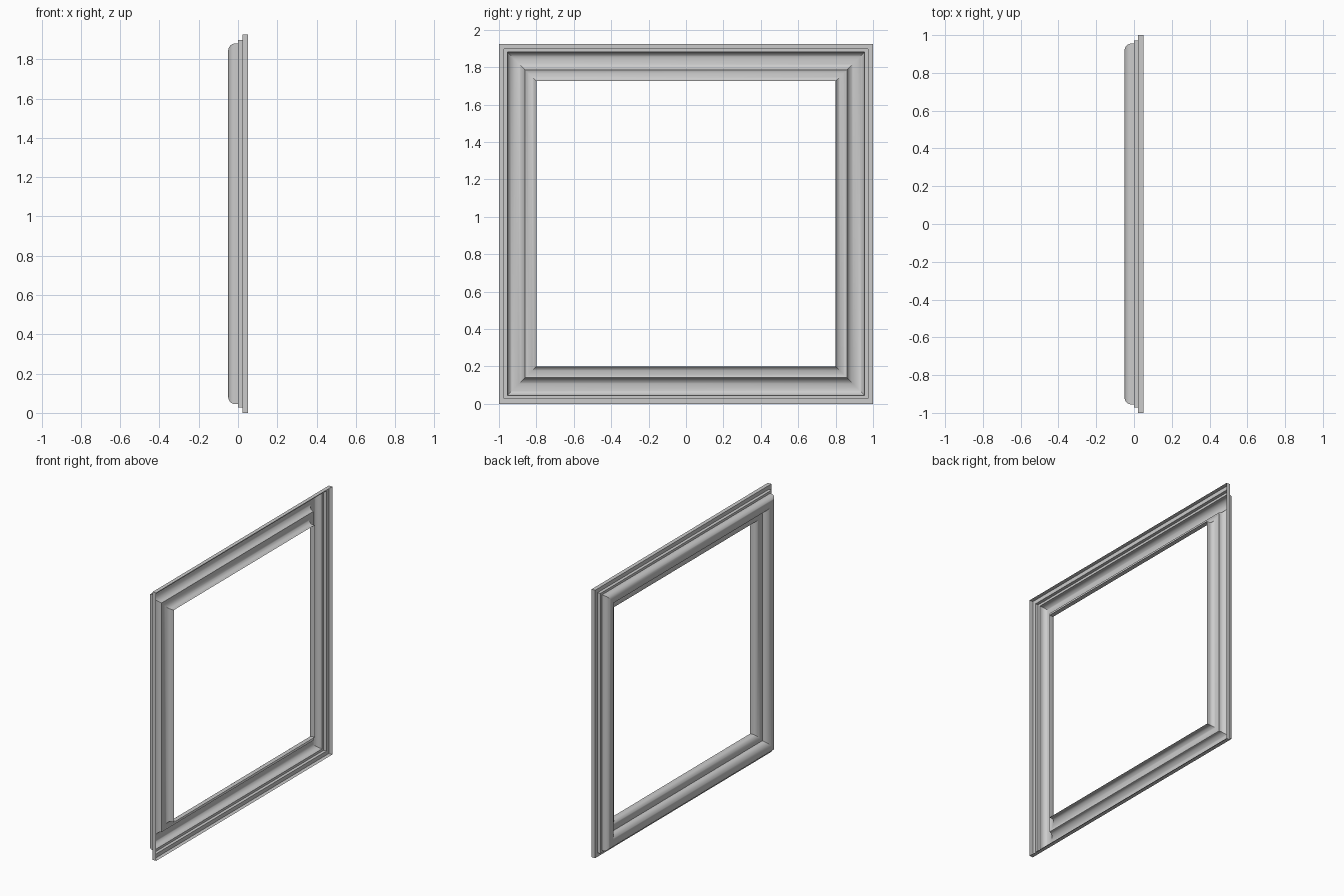
import bpy, bmesh, math

if "Cube" in bpy.data.objects:
    bpy.data.objects.remove(bpy.data.objects["Cube"])

HALF_W, HEIGHT = 1.0, 1.925


def arc(cx, ci, rx, ri, a0, a1, n):
    """Elliptical arc in (x, inset) space."""
    pts = []
    for k in range(n + 1):
        a = math.radians(a0 + (a1 - a0) * k / n)
        pts.append((cx + rx * math.sin(a), ci + ri * math.cos(a)))
    return pts


# moulding profile: (x, inset from the outer edge)
profile = [(0.05, 0.0), (0.022, 0.0), (0.022, 0.028), (0.0, 0.028), (0.0, 0.045)]
profile += arc(-0.015, 0.083, 0.035, 0.038, 180, 270, 8)      # outer rounded shoulder
profile += arc(-0.008, 0.083, 0.042, 0.055, -90, 0, 10)[1:]   # main rounded crest
profile += [(-0.004, 0.140)]                                  # groove
profile += arc(0.026, 0.150, 0.034, 0.050, -90, 0, 8)         # inner bead
profile += [(0.05, 0.200)]                                    # sight edge


# sweep the open profile round the rectangle with mitred corners
def ring(bm, x, i):
    y, lo, hi = HALF_W - i, i, HEIGHT - i
    return [bm.verts.new((x, sy, z)) for sy, z in ((-y, lo), (y, lo), (y, hi), (-y, hi))]


bm = bmesh.new()
rings = [ring(bm, x, i) for x, i in profile]
for a, b in zip(rings, rings[1:]):
    for k in range(4):
        m = (k + 1) % 4
        bm.faces.new((a[k], b[k], b[m], a[m]))
mesh = bpy.data.meshes.new("frame_moulding")
bm.to_mesh(mesh)
bm.free()

frame = bpy.data.objects.new("frame_moulding", mesh)
bpy.context.collection.objects.link(frame)
bpy.context.view_layer.objects.active = frame
frame.select_set(True)
bpy.ops.object.shade_smooth_by_angle(angle=math.radians(30))
